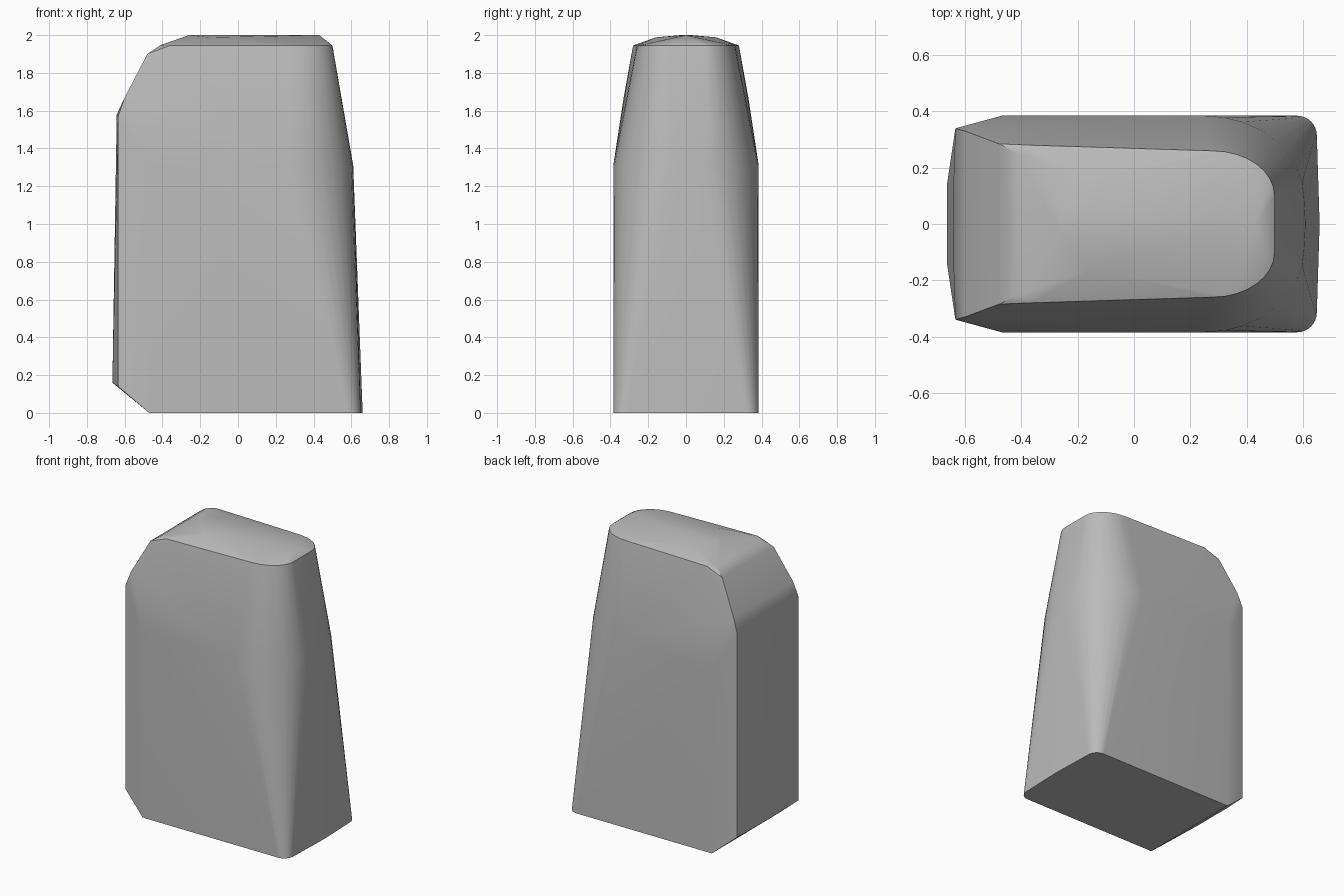
import bpy, bmesh, math

cube = bpy.data.objects.get("Cube")
if cube:
    bpy.data.objects.remove(cube)

# Plain grey finish
grey = bpy.data.materials.new("plain_grey")
grey.use_nodes = True
colour = (0.5, 0.5, 0.5, 1)
grey.diffuse_color = colour
grey.node_tree.nodes["Principled BSDF"].inputs["Base Color"].default_value = colour


def corner(x0, y0, x1, y1, z, steps=8):
    """Quarter-ellipse corner from the side wall (x0, y0) to the nose (x1, y1)."""
    pts = []
    for i in range(steps + 1):
        a = math.pi / 2 * i / steps
        pts.append((x0 + (x1 - x0) * math.sin(a), y1 + (y0 - y1) * math.cos(a), z))
    return pts


# Half sections: rounded nose corners at the base, shoulder and top rim
half = corner(0.58, 0.385, 0.65, 0.315, 0)
half += corner(0.25, 0.385, 0.605, 0.09, 1.31)
half += corner(0.28, 0.26, 0.5, 0.1, 1.945)
half += [(0.66, 0, 0), (0.61, 0, 1.31)]

# Flat side wall and chamfered tail
half += [(-0.47, 0.385, 0), (-0.47, 0.385, 1.31)]
half += [(-0.635, 0.34, 0.14), (-0.635, 0.34, 1.57)]
half += [(-0.665, 0.14, 0.16), (-0.642, 0.14, 1.58)]

# Sloped shoulder above the tail
half += [(-0.6, 0.33, 1.67), (-0.48, 0.285, 1.9)]
half += [(-0.41, 0.25, 1.947), (-0.36, 0.28, 1.945)]

# Shallow crown
half += [(0.43, 0, 2), (-0.26, 0.03, 2), (-0.15, 0.16, 1.988)]

# Wrap the mirrored sections in one convex shell
bm = bmesh.new()
for x, y, z in half:
    for side in ((1, -1) if y else (1,)):
        bm.verts.new((x, y * side, z))
hull = bmesh.ops.convex_hull(bm, input=bm.verts)
bmesh.ops.delete(bm, geom=[v for v in bm.verts if not v.link_faces], context='VERTS')
bmesh.ops.dissolve_limit(bm, angle_limit=math.radians(0.5), verts=bm.verts, edges=bm.edges)
bmesh.ops.recalc_face_normals(bm, faces=bm.faces)

mesh = bpy.data.meshes.new("tapered_block")
bm.to_mesh(mesh)
bm.free()
mesh.materials.append(grey)
block = bpy.data.objects.new("tapered_block", mesh)
bpy.context.collection.objects.link(block)

# Soft shading with crisp rims
bpy.context.view_layer.objects.active = block
block.select_set(True)
bpy.ops.object.shade_smooth_by_angle(angle=math.radians(30))
weighted = block.modifiers.new("weighted_normals", 'WEIGHTED_NORMAL')
weighted.keep_sharp = True
